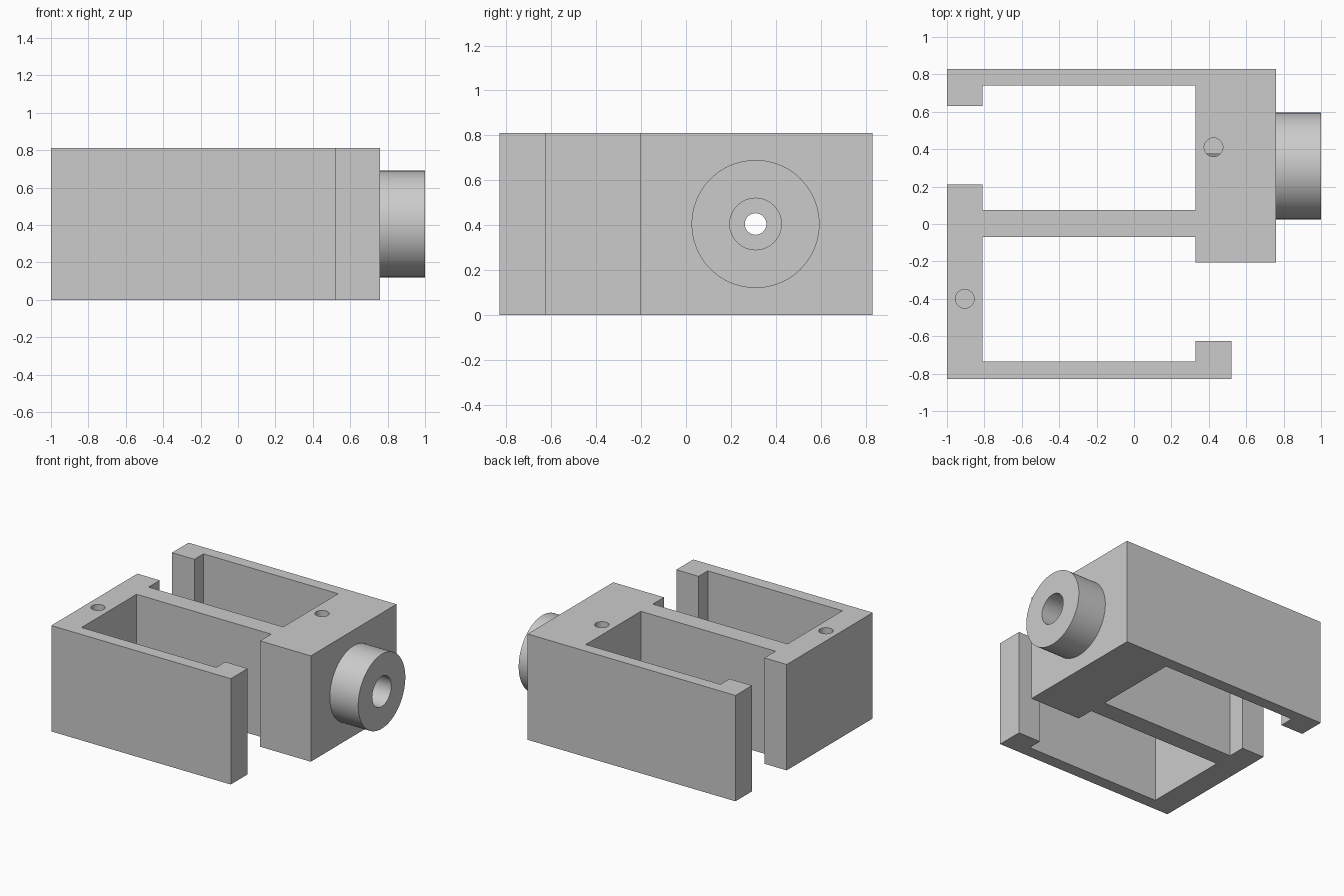
import bpy, bmesh
from math import pi, radians
from mathutils import Matrix, Vector

cube = bpy.data.objects.get("Cube")
if cube:
    bpy.data.objects.remove(cube, do_unlink=True)

HEIGHT = 0.81
BORE_Y, BORE_Z = 0.31, 0.405

grey = bpy.data.materials.new("light grey")
grey.use_nodes = True
grey.diffuse_color = (0.6, 0.6, 0.6, 1)
grey.node_tree.nodes["Principled BSDF"].inputs["Base Color"].default_value = (0.6, 0.6, 0.6, 1)


def add_object(name, bm):
    mesh = bpy.data.meshes.new(name)
    bmesh.ops.recalc_face_normals(bm, faces=bm.faces)
    bm.to_mesh(mesh)
    bm.free()
    mesh.materials.append(grey)
    obj = bpy.data.objects.new(name, mesh)
    bpy.context.collection.objects.link(obj)
    return obj


def cylinder(name, start, end, radius, segments=64):
    start, end = Vector(start), Vector(end)
    axis = end - start
    bm = bmesh.new()
    bmesh.ops.create_cone(
        bm, cap_ends=True, segments=segments, radius1=radius, radius2=radius, depth=axis.length,
        matrix=Matrix.Translation((start + end) / 2) @ axis.to_track_quat("Z", "Y").to_matrix().to_4x4())
    return add_object(name, bm)


# Two hooked channels sharing a middle wall, as one extruded outline
outline = [(-1, .83), (-1, .63), (-.81, .63), (-.81, .74), (.33, .74),
           (.33, .075), (-.81, .075), (-.81, .21), (-1, .21), (-1, -.83),
           (.52, -.83), (.52, -.625), (.33, -.625), (.33, -.735), (-.81, -.735),
           (-.81, -.07), (.33, -.07), (.33, -.205), (.76, -.205), (.76, .83)]
bm = bmesh.new()
base = bm.faces.new([bm.verts.new((x, y, 0)) for x, y in outline])
top = bmesh.ops.extrude_face_region(bm, geom=[base])["geom"]
bmesh.ops.translate(bm, vec=(0, 0, HEIGHT),
                    verts=[v for v in top if isinstance(v, bmesh.types.BMVert)])
body = add_object("coupling_body", bm)

# Shaft boss, stepped bore and blind screw holes
tools = [
    ("UNION", cylinder("shaft_boss", (.7, BORE_Y, BORE_Z), (1, BORE_Y, BORE_Z), .285, 96)),
    ("DIFFERENCE", cylinder("shaft_bore", (.37, BORE_Y, BORE_Z), (1.1, BORE_Y, BORE_Z), .115)),
    ("DIFFERENCE", cylinder("through_hole", (.2, BORE_Y, BORE_Z), (.5, BORE_Y, BORE_Z), .048)),
    ("DIFFERENCE", cylinder("block_screw_hole", (.425, .41, .5), (.425, .41, 1), .05, 48)),
    ("DIFFERENCE", cylinder("wall_screw_hole", (-.905, -.4, .5), (-.905, -.4, 1), .05, 48)),
]
for operation, tool in tools:
    tool.hide_render = True
    mod = body.modifiers.new(tool.name, "BOOLEAN")
    mod.operation, mod.object, mod.solver = operation, tool, "EXACT"

# Bake the cuts and drop the helpers
bpy.context.view_layer.update()
evaluated = body.evaluated_get(bpy.context.evaluated_depsgraph_get())
result = bpy.data.meshes.new_from_object(evaluated)
body.modifiers.clear()
body.data = result
for _, tool in tools:
    bpy.data.objects.remove(tool, do_unlink=True)

bpy.ops.object.select_all(action="DESELECT")
body.select_set(True)
bpy.context.view_layer.objects.active = body
bpy.ops.object.shade_smooth_by_angle(angle=radians(30))
